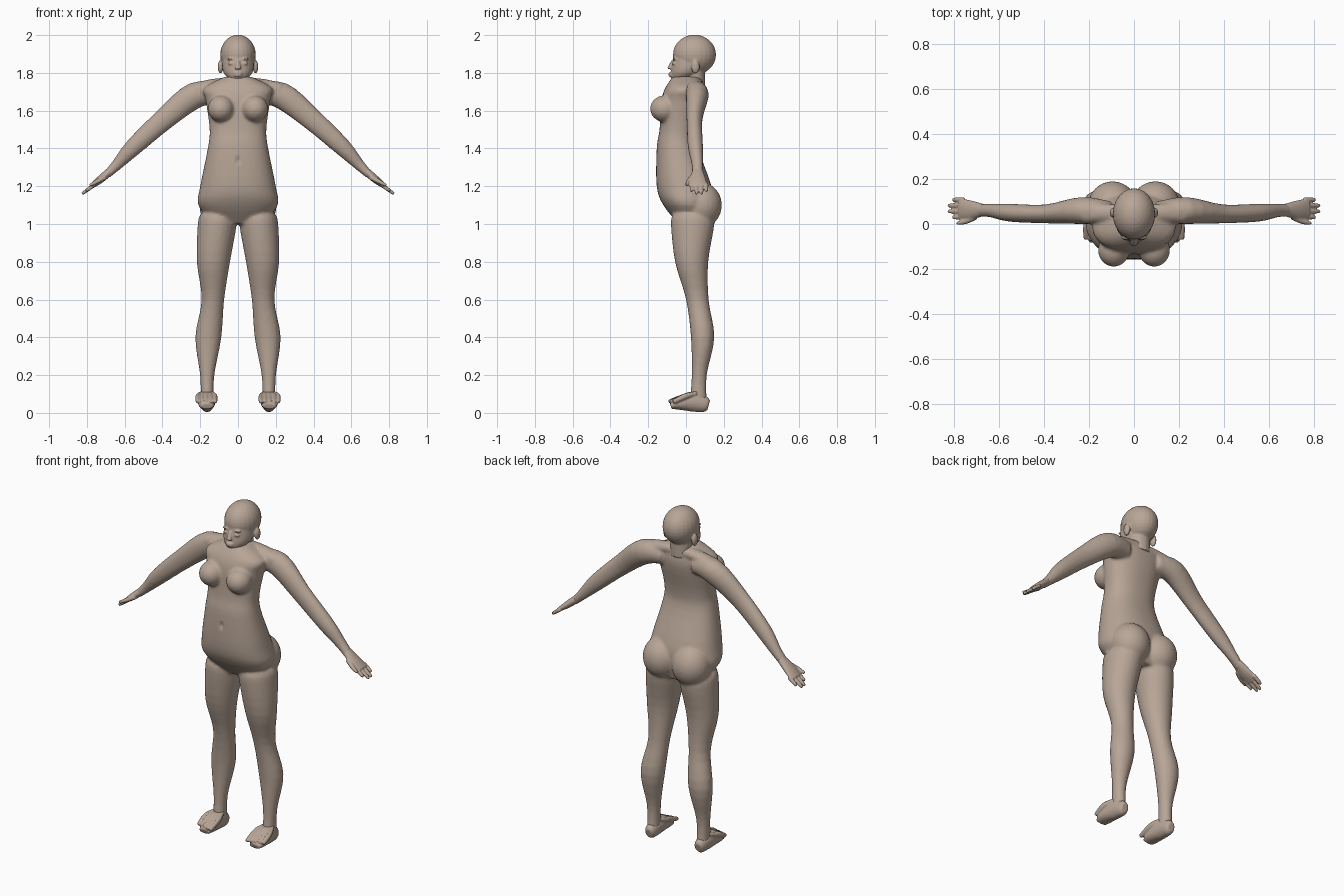
import bpy
import bmesh
import math
from mathutils import Vector, Matrix

default_cube = bpy.data.objects.get("Cube")
if default_cube:
    bpy.data.objects.remove(default_cube, do_unlink=True)

SKIN_COLOUR = (.48, .38, .31, 1)
skin = bpy.data.materials.new("taupe skin")
skin.use_nodes = True
skin.diffuse_color = SKIN_COLOUR
skin.node_tree.nodes["Principled BSDF"].inputs["Base Color"].default_value = SKIN_COLOUR

ACROSS, DEPTH, UPWARD = Matrix.Identity(3)
SIDES = {"left": 1, "right": -1}


def smooth_path(rings, steps=4):
    """Pass a Catmull-Rom curve through the ring values."""
    points = [Vector(ring) for ring in rings]
    result = []
    for i in range(len(points) - 1):
        start, end = points[i], points[i + 1]
        leave = (end - points[max(i - 1, 0)]) / 2
        arrive = (points[min(i + 2, len(points) - 1)] - start) / 2
        for step in range(steps):
            t = step / steps
            ease = t * t * (3 - 2 * t)
            result.append(start.lerp(end, ease) + leave * (t * (1 - t) ** 2)
                          - arrive * (t * t * (1 - t)))
    return result + [points[-1]]


def tube(bm, rings, side, mirror=1, axis=None, power=2, sides=24):
    """Loft rings of (x, y, z, half width along side, half height)."""
    path = smooth_path(rings)
    last = len(path) - 1
    loops = []
    for i, ring in enumerate(path):
        centre = Vector(ring[:3])
        ahead, behind = path[min(i + 1, last)], path[max(i - 1, 0)]
        along = axis or (Vector(ahead[:3]) - Vector(behind[:3])).normalized()
        up = along.cross(side).normalized()
        width, height = ring[3], ring[4]
        loop = []
        for k in range(sides):
            angle = math.tau * k / sides
            c, s = math.cos(angle), math.sin(angle)
            u = math.copysign(abs(c) ** (2 / power), c) * width
            v = math.copysign(abs(s) ** (2 / power), s) * height
            point = centre + side * u + up * v
            loop.append(bm.verts.new((point.x * mirror, point.y, point.z)))
        loops.append(loop)
    for lower, upper in zip(loops, loops[1:]):
        for k in range(sides):
            bm.faces.new((lower[k], lower[k - 1], upper[k - 1], upper[k]))
    bm.faces.new(loops[0])
    bm.faces.new(loops[-1])


def ball(bm, centre, radii, mirror=1):
    x, y, z = centre
    place = Matrix.Translation((x * mirror, y, z)) @ Matrix.Diagonal((*radii, 1))
    bmesh.ops.create_uvsphere(bm, u_segments=24, v_segments=16, radius=1, matrix=place)


def fuse(name, bm, voxel, smoothing):
    """Merge the overlapping volumes into one soft surface."""
    bmesh.ops.recalc_face_normals(bm, faces=bm.faces)
    mesh = bpy.data.meshes.new(name)
    bm.to_mesh(mesh)
    bm.free()
    mesh.materials.append(skin)
    part = bpy.data.objects.new(name, mesh)
    bpy.context.collection.objects.link(part)
    bpy.ops.object.select_all(action="DESELECT")
    bpy.context.view_layer.objects.active = part
    part.select_set(True)
    remesh = part.modifiers.new("fuse", "REMESH")
    remesh.mode = "VOXEL"
    remesh.voxel_size = voxel
    soften = part.modifiers.new("soften", "SMOOTH")
    soften.iterations = smoothing
    for modifier_name in ("fuse", "soften"):
        bpy.ops.object.modifier_apply(modifier=modifier_name)
    bpy.ops.object.shade_smooth()
    return part


def add_torso(bm):
    # Crotch, hips, belly, waist, ribs, chest, collar
    outline = [(1, .13, .04, .08), (1.1, .21, .01, .13), (1.2, .2, -.01, .145),
               (1.4, .16, -.045, .11), (1.5, .15, -.04, .1), (1.65, .17, -.02, .11),
               (1.72, .18, -.01, .1), (1.78, .07, 0, .07)]
    tube(bm, [(0, y, z, width, depth) for z, width, y, depth in outline],
         ACROSS, axis=UPWARD, power=2.3, sides=40)


def add_curves(bm, mirror):
    breast, buttock = (.09, -.115, 1.61), (.095, .08, 1.1)
    ball(bm, breast, (.07, .075, .07), mirror)
    ball(bm, buttock, (.11, .11, .12), mirror)


def add_arm(bm, mirror):
    ridge = [(0, .05, 1.75, .04, .03), (.12, .05, 1.74, .04, .03), (.22, .05, 1.71, .05, .04)]
    shoulder = [(.1, .05, 1.69, .05, .05), (.23, .06, 1.68, .06, .07)]
    upper_arm = (.39, .045, 1.555, .042, .058)
    forearm = (.55, .05, 1.41, .04, .047)
    wrist = [(.64, .06, 1.315, .03, .03), (.7, .06, 1.255, .03, .02)]
    tube(bm, ridge, DEPTH, mirror)
    tube(bm, [*shoulder, upper_arm, forearm, *wrist], DEPTH, mirror)


def add_leg(bm, mirror):
    hip = (.11, .03, 1.05, .09, .1)
    thigh = [(.11, .035, 1, .103, .115), (.13, .03, .8, .088, .088)]
    knee = (.133, .06, .6, .06, .06)
    calf = (.157, .088, .4, .069, .062)
    ankle = [(.163, .07, .2, .038, .04), (.163, .065, .06, .034, .045)]
    tube(bm, [hip, *thigh, knee, calf, *ankle], ACROSS, mirror, axis=UPWARD)


def press_navel(body, height=1.335, radius=.014):
    for vertex in body.data.vertices:
        distance = math.hypot(vertex.co.x, (vertex.co.z - height) / 2)
        if vertex.co.y < 0 and distance < radius:
            vertex.co.y += radius - distance


def add_head(bm):
    skull = (0, .045, 1.896)
    ball(bm, skull, (.094, .114, .106))
    # Forehead, cheeks, jaw, chin
    face = [(0, .02, 1.93, .07, .08), (0, .02, 1.87, .083, .09),
            (0, 0, 1.8, .076, .08), (0, -.04, 1.75, .025, .035)]
    tube(bm, face, ACROSS, axis=UPWARD)
    neck = [(0, .045, z, .06, .055) for z in (1.72, 1.85)]
    tube(bm, neck, ACROSS, axis=UPWARD)
    nose = [(0, -.066, 1.865, .009, .012), (0, -.088, 1.82, .017, .014)]
    tube(bm, nose, ACROSS, axis=UPWARD)
    for lip_height in (1.786, 1.797):
        ball(bm, (0, -.08, lip_height), (.023, .013, .007))


def add_face_pair(bm, mirror):
    eyelid, brow, ear = (.034, -.063, 1.85), (.035, -.06, 1.873), (.093, .05, 1.832)
    ball(bm, eyelid, (.018, .011, .009), mirror)
    ball(bm, brow, (.025, .011, .006), mirror)
    ball(bm, ear, (.014, .022, .036), mirror)


def add_hand(bm, mirror):
    palm = [(.67, .062, 1.285, .027, .022), (.73, .062, 1.235, .044, .02),
            (.775, .067, 1.2, .046, .013)]
    tube(bm, palm, DEPTH, mirror)
    # Fingers fall away from the knuckles; the middle ones reach further
    knuckle = Vector((.755, .03, 1.212))
    for finger in range(4):
        start = knuckle + DEPTH * .026 * finger
        length = .07 if finger in (1, 2) else .05
        tip = start + Vector((length, 0, -.75 * length))
        tube(bm, [(*start, .011, .011), (*start.lerp(tip, .7), .01, .01),
                  (*tip, .007, .007)], DEPTH, mirror, sides=12)
    thumb = [(.7, .035, 1.25, .016, .015), (.745, .012, 1.225, .012, .012),
             (.785, .004, 1.205, .008, .008)]
    tube(bm, thumb, DEPTH, mirror, sides=12)


def add_foot(bm, mirror):
    heel = [(.163, .12, .04, .02, .025), (.163, .1, .045, .032, .042)]
    arch = (.165, .03, .06, .042, .053)
    ball_of_foot = [(.166, -.04, .048, .044, .033), (.166, -.08, .035, .034, .015)]
    tube(bm, [*heel, arch, *ball_of_foot], ACROSS, mirror)
    # Raised toes fan out from the instep
    for toe in range(5):
        spread = toe - 2
        root = Vector((.165 + .012 * spread, .06, .105))
        bend = Vector((.167 + .023 * spread, 0, .09))
        tip = Vector((bend.x, -.08 + .006 * spread, .058))
        tube(bm, [(*root, .009, .011), (*bend, .011, .015),
                  (*bend.lerp(tip, .8), .012, .013), (*tip, .008, .009)],
             ACROSS, mirror, sides=12)


# Body
bm = bmesh.new()
add_torso(bm)
for mirror in SIDES.values():
    for add_part in (add_curves, add_arm, add_leg):
        add_part(bm, mirror)
press_navel(fuse("body", bm, voxel=.009, smoothing=4))

# Head
bm = bmesh.new()
add_head(bm)
for mirror in SIDES.values():
    add_face_pair(bm, mirror)
fuse("head", bm, voxel=.005, smoothing=3)

# Hands and feet
for label, mirror in SIDES.items():
    for part_name, add_part in (("hand", add_hand), ("foot", add_foot)):
        bm = bmesh.new()
        add_part(bm, mirror)
        fuse(label + "_" + part_name, bm, voxel=.0045, smoothing=2)
